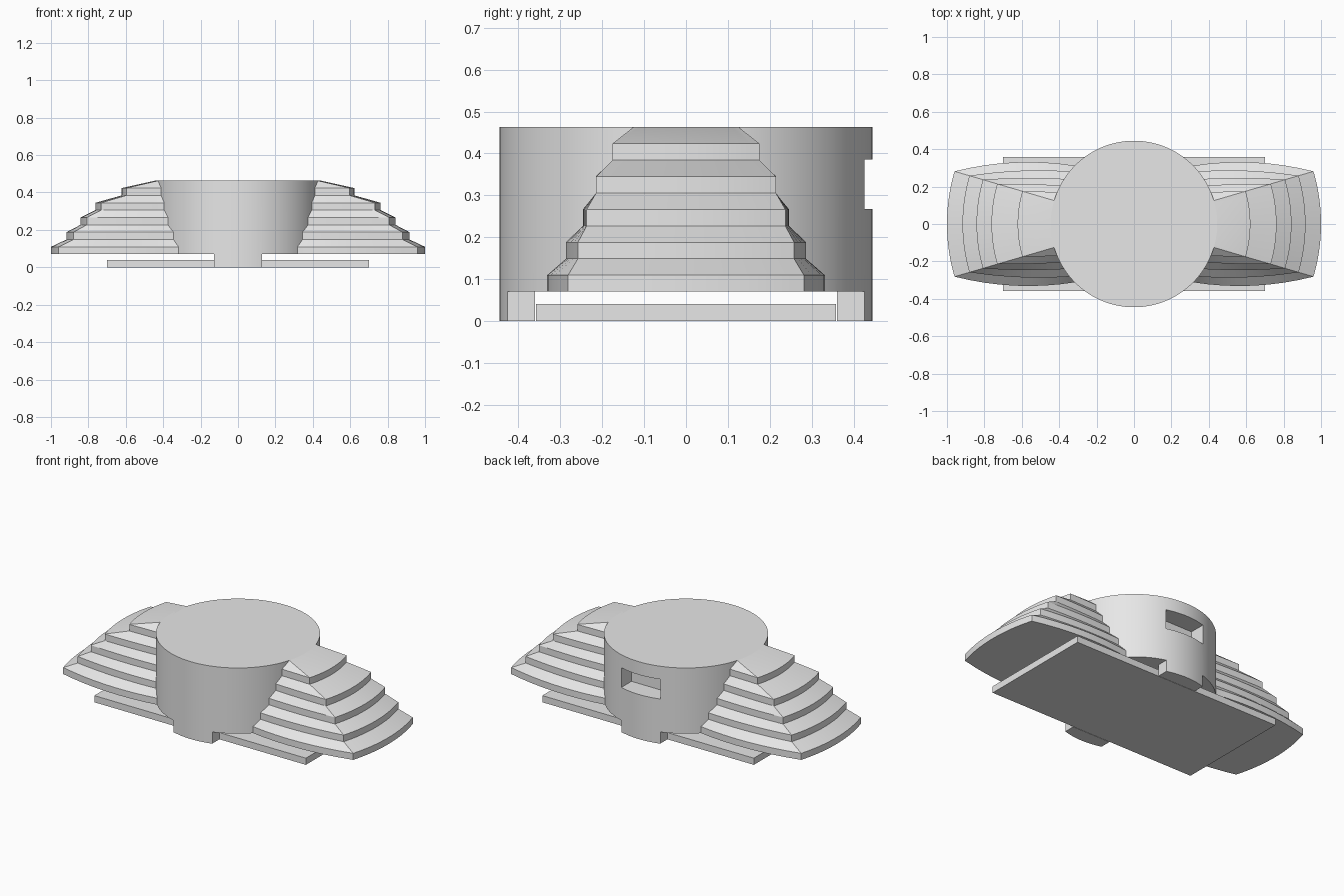
import bpy, bmesh, math

if "Cube" in bpy.data.objects:
    bpy.data.objects.remove(bpy.data.objects["Cube"])

R = 0.445          # drum radius
TOP = 0.463        # overall height
GAP = 0.07         # underside of drum and wings
WEDGE = math.radians(16.35)

grey = bpy.data.materials.new("light_grey")
grey.diffuse_color = (0.8, 0.8, 0.8, 1)
grey.use_nodes = True
grey.node_tree.nodes["Principled BSDF"].inputs["Base Color"].default_value = grey.diffuse_color


def finish(name, bm, smooth=True):
    bmesh.ops.recalc_face_normals(bm, faces=bm.faces[:])
    mesh = bpy.data.meshes.new(name)
    bm.to_mesh(mesh)
    bm.free()
    mesh.materials.append(grey)
    ob = bpy.data.objects.new(name, mesh)
    bpy.context.collection.objects.link(ob)
    if smooth:
        shade(ob)
    return ob


def shade(ob):
    bpy.ops.object.select_all(action='DESELECT')
    ob.select_set(True)
    bpy.context.view_layer.objects.active = ob
    bpy.ops.object.shade_smooth_by_angle(angle=math.radians(20))


def box(name, x0, x1, y0, y1, z0, z1):
    bm = bmesh.new()
    bmesh.ops.create_cube(bm, size=1)
    for v in bm.verts:
        v.co = (x1 if v.co.x > 0 else x0,
                y1 if v.co.y > 0 else y0,
                z1 if v.co.z > 0 else z0)
    return finish(name, bm, False)


def loft(name, rings):
    bm = bmesh.new()
    loops = [[bm.verts.new(p) for p in ring] for ring in rings]
    n = len(loops[0])
    for a, b in zip(loops, loops[1:]):
        for i in range(n):
            j = (i + 1) % n
            bm.faces.new((a[i], a[j], b[j], b[i]))
    bm.faces.new(loops[0][::-1])
    bm.faces.new(loops[-1])
    return finish(name, bm)


def cut(ob, *bounds):
    cutter = box("cutter", *bounds)
    cutter.hide_render = True
    mod = ob.modifiers.new("cut", 'BOOLEAN')
    mod.operation = 'DIFFERENCE'
    mod.solver = 'EXACT'
    mod.object = cutter
    bpy.ops.object.select_all(action='DESELECT')
    bpy.context.view_layer.objects.active = ob
    ob.select_set(True)
    bpy.ops.object.modifier_apply(modifier=mod.name)
    bpy.data.objects.remove(cutter, do_unlink=True)


# Central drum, trimmed below to leave a front and a back leg
SEG = 128
circle = [(R * math.cos(2 * math.pi * i / SEG), R * math.sin(2 * math.pi * i / SEG))
          for i in range(SEG)]
drum = loft("drum", [[(x, y, z) for x, y in circle] for z in (0, TOP)])
cut(drum, -1, 1, -0.36, 0.36, -0.1, GAP)
for s in (-1, 1):
    cut(drum, min(s * 0.128, s), max(s * 0.128, s), -1, 1, -0.1, GAP)
# Slot in the back of the drum
cut(drum, -0.13, 0.13, 0.33, 0.6, 0.267, 0.385)
shade(drum)

# Base plate
box("base_plate", -0.7, 0.7, -0.358, 0.358, 0, 0.04)

# Terraced wings: outer radius, half width at the drum, bulge of the side
terraces = [(1.0, 0.312, 0.033), (0.917, 0.281, 0.015), (0.842, 0.241, 0.007),
            (0.762, 0.206, 0.003), (0.622, 0.171, 0.0), (R, 0.125, 0.0)]


def outline(radius, half, bulge):
    x0 = math.sqrt(R * R - half * half)
    xc, yc = radius * math.cos(WEDGE), radius * math.sin(WEDGE)
    side = [(0.25, half)]
    for i in range(8):
        t = i / 8
        side.append((x0 + (xc - x0) * t, half + (yc - half) * t + 4 * bulge * t * (1 - t)))
    arc = [(radius * math.cos(WEDGE * k / 8), radius * math.sin(WEDGE * k / 8))
           for k in range(-8, 9)]
    return [(x, -y) for x, y in side] + arc + side[::-1]


step = (TOP - GAP) / 10
for name, s in (("right_wing", 1), ("left_wing", -1)):
    rings = []
    for i, t in enumerate(terraces):
        levels = (2 * i, 2 * i + 1) if i < 5 else (10,)
        for k in levels:
            rings.append([(s * x, y, GAP + step * k) for x, y in outline(*t)])
    loft(name, rings)
